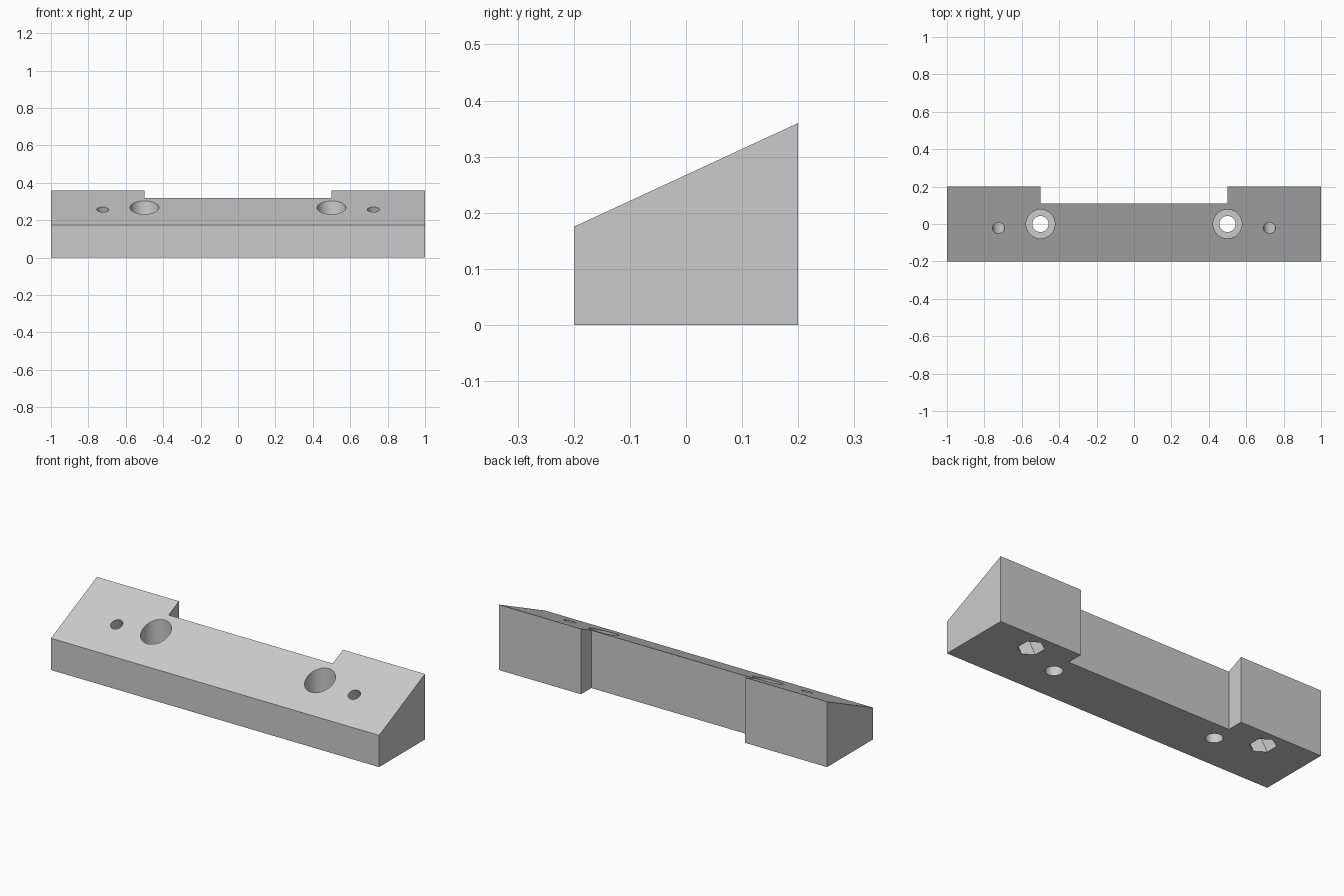
import bpy, bmesh, math
from mathutils import Vector

cube = bpy.data.objects.get("Cube")
if cube:
    bpy.data.objects.remove(cube, do_unlink=True)

# Single grey material
grey = bpy.data.materials.new("plain grey")
grey.use_nodes = True
colour = (0.6, 0.6, 0.6, 1)
grey.diffuse_color = colour
grey.node_tree.nodes["Principled BSDF"].inputs["Base Color"].default_value = colour

FRONT_Z, BACK_Z, HALF_Y = 0.175, 0.36, 0.2
SLOPE = math.atan2(BACK_Z - FRONT_Z, 2 * HALF_Y)
NORMAL = Vector((0, -math.sin(SLOPE), math.cos(SLOPE)))


def add_mesh(name, bm):
    mesh = bpy.data.meshes.new(name)
    bmesh.ops.recalc_face_normals(bm, faces=bm.faces)
    bm.to_mesh(mesh)
    bm.free()
    mesh.materials.append(grey)
    obj = bpy.data.objects.new(name, mesh)
    bpy.context.collection.objects.link(obj)
    return obj


def prism(name, start, end, radius, sides, turn=0.0):
    """Straight bar with a regular cross-section, running from start to end."""
    start, end = Vector(start), Vector(end)
    axis = (end - start).normalized()
    across = Vector((1, 0, 0))
    other = axis.cross(across)
    bm = bmesh.new()
    ring = []
    for i in range(sides):
        a = turn + math.tau * i / sides
        ring.append(bm.verts.new(start + radius * (across * math.cos(a) + other * math.sin(a))))
    face = bm.faces.new(ring)
    moved = bmesh.ops.extrude_face_region(bm, geom=[face])["geom"]
    verts = [v for v in moved if isinstance(v, bmesh.types.BMVert)]
    bmesh.ops.translate(bm, verts=verts, vec=end - start)
    return add_mesh(name, bm)


def cut(target, cutter):
    cutter.hide_render = True
    mod = target.modifiers.new(cutter.name, "BOOLEAN")
    mod.operation = "DIFFERENCE"
    mod.solver = "EXACT"
    mod.object = cutter
    bpy.context.view_layer.objects.active = target
    bpy.ops.object.modifier_apply(modifier=mod.name)
    bpy.data.objects.remove(cutter, do_unlink=True)


# Wedge body: notched outline extruded up, then the top tilted to the slope
half = [(1, HALF_Y), (0.5, HALF_Y), (0.5, 0.11)]
outline = [(-1, -HALF_Y), (1, -HALF_Y)] + half + [(-x, y) for x, y in reversed(half)]
bm = bmesh.new()
base = bm.faces.new([bm.verts.new((x, y, 0)) for x, y in outline])
raised = bmesh.ops.extrude_face_region(bm, geom=[base])["geom"]
for v in raised:
    if isinstance(v, bmesh.types.BMVert):
        v.co.z = FRONT_Z + (v.co.y + HALF_Y) * math.tan(SLOPE)
body = add_mesh("wedge_block", bm)

for side in (-1, 1):
    # Upright screw hole with a wide counterbore
    x = 0.5 * side
    cut(body, prism("screw_hole", (x, 0, -0.1), (x, 0, 0.5), 0.043, 48))
    cut(body, prism("counterbore", (x, 0, 0.1), (x, 0, 0.5), 0.077, 64))

    # Tilted bolt hole square to the slope, with a hexagonal nut pocket below
    foot = Vector((0.724 * side, 0.097, 0))
    cut(body, prism("bolt_hole", foot - NORMAL * 0.1, foot + NORMAL * 0.5, 0.032, 40))
    cut(body, prism("nut_pocket", foot - NORMAL * 0.1, foot + NORMAL * 0.14, 0.064, 6, math.pi / 6))

bpy.ops.object.select_all(action="DESELECT")
body.select_set(True)
bpy.context.view_layer.objects.active = body
bpy.ops.object.shade_smooth_by_angle(angle=math.radians(20))
